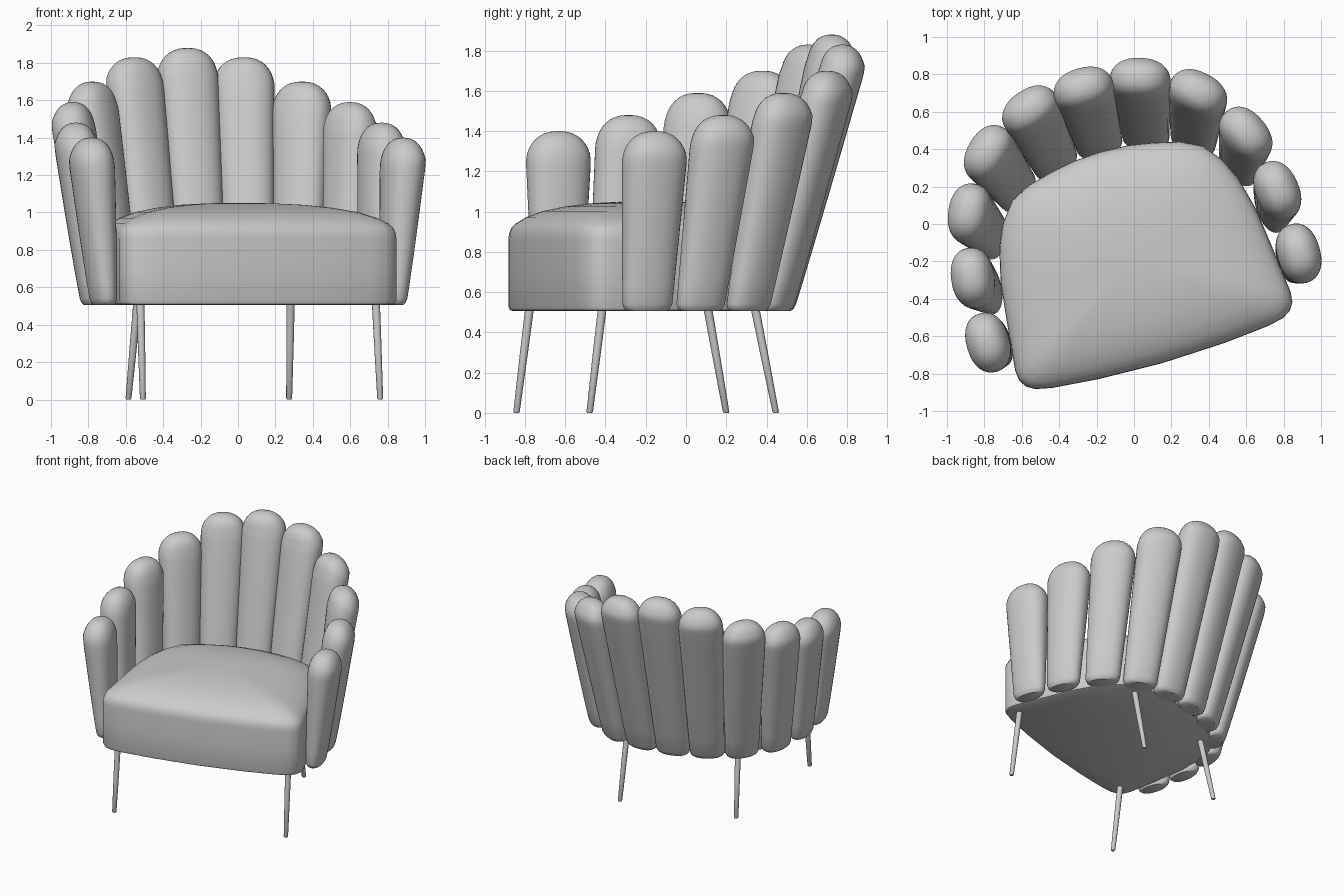
import bpy, bmesh, math
from mathutils import Vector, Matrix

cube = bpy.data.objects.get("Cube")
if cube:
    bpy.data.objects.remove(cube, do_unlink=True)

# The whole chair is turned a little about the vertical axis
PLACE = Matrix.Rotation(math.radians(16), 4, 'Z') @ Matrix.Translation((-0.061, 0, 0))
BASE = 0.506

grey = bpy.data.materials.new("soft grey")
grey.use_nodes = True
COLOUR = (0.6, 0.6, 0.6, 1)
grey.diffuse_color = COLOUR
grey.node_tree.nodes["Principled BSDF"].inputs["Base Color"].default_value = COLOUR


def loft(name, rings, angle=40):
    """Skin a stack of closed rings, cap both ends and shade smooth."""
    bm = bmesh.new()
    loops = [[bm.verts.new(PLACE @ Vector(p)) for p in ring] for ring in rings]
    n = len(loops[0])
    for a, b in zip(loops, loops[1:]):
        for i in range(n):
            j = (i + 1) % n
            bm.faces.new((a[i], a[j], b[j], b[i]))
    bm.faces.new(loops[0][::-1])
    bm.faces.new(loops[-1])
    bmesh.ops.recalc_face_normals(bm, faces=bm.faces)
    mesh = bpy.data.meshes.new(name)
    bm.to_mesh(mesh)
    bm.free()
    mesh.materials.append(grey)
    obj = bpy.data.objects.new(name, mesh)
    bpy.context.collection.objects.link(obj)
    bpy.ops.object.select_all(action='DESELECT')
    obj.select_set(True)
    bpy.context.view_layer.objects.active = obj
    bpy.ops.object.shade_smooth_by_angle(angle=math.radians(angle))


def oval(centre, z, width, depth, facing, n=32, power=2.25):
    """Rounded-box ring whose thin direction points along facing."""
    out = Vector((math.cos(facing), math.sin(facing), 0))
    side = Vector((-out.y, out.x, 0))
    ring = []
    for i in range(n):
        a = math.tau * i / n
        c, s = math.cos(a), math.sin(a)
        c = math.copysign(abs(c) ** (2 / power), c)
        s = math.copysign(abs(s) ** (2 / power), s)
        ring.append(Vector((centre[0], centre[1], z)) + out * c * depth / 2 + side * s * width / 2)
    return ring


def petal(name, low, high, height, degrees, thin):
    """Padded back channel: leans outward, widens upward, ends in a dome."""
    low, high = Vector(low), Vector(high)
    dome = 0.17
    straight = height - dome
    levels = [(BASE, 0.8), (BASE + 0.012, 0.93), (BASE + 0.035, 1)]
    levels += [(BASE + 0.035 + (straight - BASE - 0.035) * k / 8, 1) for k in range(1, 9)]
    for k in range(1, 10):
        a = math.pi / 2 * k / 9.25
        levels.append((straight + dome * math.sin(a) ** 0.95, math.cos(a) ** 0.85))
    rings = []
    for z, scale in levels:
        t = min(1, (z - BASE) / (straight + 0.06 - BASE))
        width = 0.25 + 0.08 * t
        depth = thin + (0.235 - thin) * t ** 0.8
        rings.append(oval(low.lerp(high, t), z, width * scale, depth * scale, math.radians(degrees)))
    loft(name, rings)


# Fan of back channels, from the centre round to the arm
petals = [
    ((0, 0.455), (0, 0.77), 1.88, 90, 0.15),
    ((0.25, 0.425), (0.305, 0.738), 1.83, 72, 0.15),
    ((0.485, 0.335), (0.583, 0.58), 1.70, 47, 0.15),
    ((0.68, 0.14), (0.77, 0.30), 1.59, 25, 0.14),
    ((0.78, -0.135), (0.85, -0.035), 1.48, 8, 0.13),
    ((0.805, -0.415), (0.867, -0.393), 1.40, 0, 0.12),
]
for i, (low, high, height, facing, thin) in enumerate(petals):
    if i == 0:
        petal("back_channel_centre", low, high, height, facing, thin)
        continue
    for label, s in (("left", 1), ("right", -1)):
        petal(f"back_channel_{label}_{i}", (low[0] * s, low[1]), (high[0] * s, high[1]),
              height, facing if s > 0 else 180 - facing, thin)

# Seat cushion: half outline mirrored, then stacked up to a crowned top
half = [(0, 0.42), (0.15, 0.413), (0.28, 0.39), (0.42, 0.355), (0.53, 0.30), (0.61, 0.20),
        (0.665, 0.08), (0.71, -0.1), (0.735, -0.3), (0.755, -0.48), (0.766, -0.58),
        (0.76, -0.635), (0.735, -0.675), (0.69, -0.703), (0.6, -0.722), (0.35, -0.745), (0, -0.757)]
outline = half + [(-x, y) for x, y in half[-2:0:-1]]
levels = [(0.97, BASE), (0.99, 0.512), (1, 0.53), (1, 0.7), (1, 0.86), (0.995, 0.89), (0.98, 0.917),
          (0.95, 0.94), (0.88, 0.97), (0.76, 1.002), (0.6, 1.025), (0.42, 1.041), (0.22, 1.049), (0.05, 1.051)]
mid = Vector((0, -0.17))
loft("seat_cushion", [[(mid.x + (x - mid.x) * s, mid.y + (y - mid.y) * s, z) for x, y in outline]
                      for s, z in levels])

# Four splayed tapering legs
for place, foot, top in (("front", (0.66, -0.67), (0.655, -0.605)), ("back", (0.447, 0.354), (0.427, 0.255))):
    for label, s in (("left", 1), ("right", -1)):
        rings = []
        for z, r in ((0, 0.012), (0.006, 0.016), (0.3, 0.02), (BASE + 0.03, 0.022)):
            c = Vector(foot).lerp(Vector(top), z / BASE)
            rings.append(oval((c.x * s, c.y), z, 2 * r, 2 * r, 0, n=14, power=2))
        loft(f"{place}_{label}_leg", rings)
